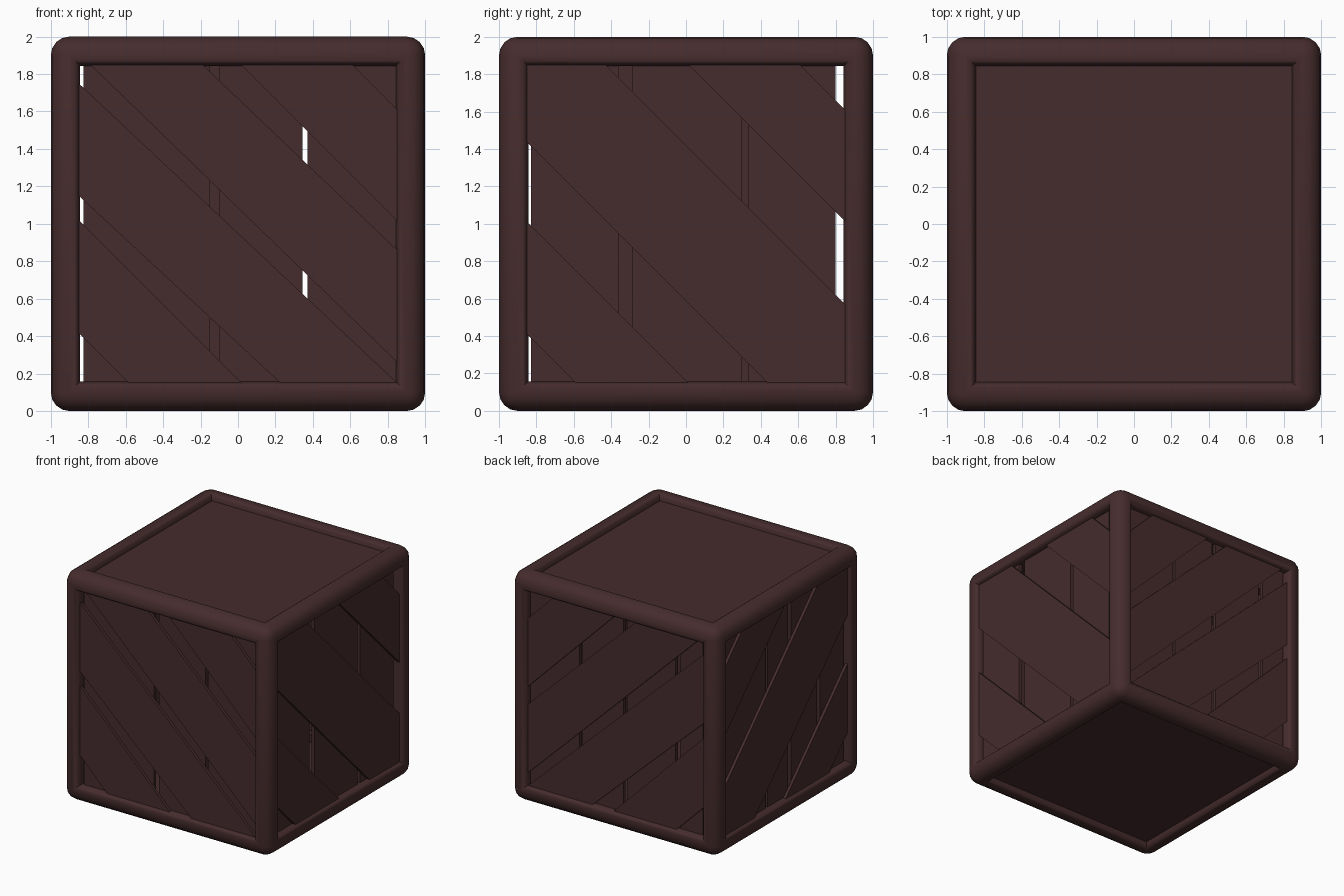
import bpy, bmesh, math
from mathutils import Matrix, Vector

if "Cube" in bpy.data.objects:
    bpy.data.objects.remove(bpy.data.objects["Cube"])

RIM, OPEN = 0.86, 0.843     # half size of each opening at the rim and inside
BOARD, UPRIGHT = 0.967, 0.943   # distance of the plank faces from the centre

wood = bpy.data.materials.new("dark_brown_wood")
wood.diffuse_color = (0.061, 0.025, 0.026, 1)
wood.use_nodes = True
wood.node_tree.nodes["Principled BSDF"].inputs["Base Color"].default_value = wood.diffuse_color


def finish(bm, name, matrix=None):
    bmesh.ops.recalc_face_normals(bm, faces=bm.faces)
    mesh = bpy.data.meshes.new(name)
    bm.to_mesh(mesh)
    bm.free()
    mesh.materials.append(wood)
    ob = bpy.data.objects.new(name, mesh)
    bpy.context.collection.objects.link(ob)
    if matrix:
        ob.matrix_world = matrix
    return ob


def plate(lo, hi):
    """Box between two corners."""
    bm = bmesh.new()
    bmesh.ops.create_cube(bm, size=1)
    lo, hi = Vector(lo), Vector(hi)
    for v in bm.verts:
        v.co = [lo[i] + (v.co[i] + 0.5) * (hi[i] - lo[i]) for i in range(3)]
    return bm


def cut(bm, point, normal):
    """Remove the side the normal points to and close the cut."""
    res = bmesh.ops.bisect_plane(bm, geom=bm.verts[:] + bm.edges[:] + bm.faces[:],
                                 plane_co=point, plane_no=normal, clear_outer=True)
    edges = [e for e in res["geom_cut"] if isinstance(e, bmesh.types.BMEdge)]
    if edges:
        bmesh.ops.edgeloop_fill(bm, edges=edges)


def shell_count(v):
    return sum(abs(c) > 0.99 for c in v.co)


# Frame: twelve joined rounded beams around six square openings
bm = bmesh.new()
bmesh.ops.create_cube(bm, size=2)
bmesh.ops.inset_individual(bm, faces=bm.faces[:], thickness=1 - RIM, use_even_offset=True)
centres = [f for f in bm.faces if all(shell_count(v) == 1 for v in f.verts)]
for f in centres:
    n = f.normal.copy()
    axis = max(range(3), key=lambda i: abs(n[i]))
    for level in (0.95, OPEN):
        new = bmesh.ops.extrude_discrete_faces(bm, faces=[f])["faces"][0]
        for v in new.verts:
            v.co = [math.copysign(level if i == axis else OPEN, v.co[i]) for i in range(3)]
        f = new
    bm.faces.remove(f)
bmesh.ops.remove_doubles(bm, verts=bm.verts, dist=0.001)
bmesh.ops.recalc_face_normals(bm, faces=bm.faces)
rims = [e for e in bm.edges if all(shell_count(v) == 1 for v in e.verts)]
bmesh.ops.bevel(bm, geom=rims, offset=0.025, segments=3, profile=0.5, affect='EDGES')
outer_edges = [e for e in bm.edges if all(shell_count(v) >= 2 for v in e.verts)]
bmesh.ops.bevel(bm, geom=outer_edges, offset=0.1, segments=4, profile=0.5, affect='EDGES')
frame = finish(bm, "frame", Matrix.Translation((0, 0, 1)))
bpy.context.view_layer.objects.active = frame
frame.select_set(True)
bpy.ops.object.shade_smooth_by_angle(angle=math.radians(40))
frame.select_set(False)

# Top and bottom panels
for name, z in (("top_panel", 1.925), ("bottom_panel", 0.075)):
    finish(plate((-0.86, -0.86, z - 0.02), (0.86, 0.86, z + 0.02)), name)


def side(name, matrix, gaps, boards):
    """Upright planks split at the gaps, with slanted boards laid in front.
    Local x runs along the side, the outside is towards -y."""
    start = -0.86
    for a, b in gaps + [(0.86, 0.86)]:
        if a - start > 0.01:
            finish(plate((start, -UPRIGHT, 0.14), (a, -UPRIGHT + 0.03, 1.86)),
                   name + "_upright_plank", matrix)
        start = b
    for low, high in boards:
        bm = plate((-0.855, -BOARD, 0.145), (0.855, -UPRIGHT, 1.855))
        # each edge line: height z at the left and right ends of the opening
        for (zl, zr), sign in ((low, -1), (high, 1)):
            d = Vector((1.68, 0, zr - zl))
            cut(bm, (-0.84, 0, zl), Vector((-d.z, 0, d.x)).normalized() * sign)
        finish(bm, name + "_slanted_board", matrix)


def slope(c_left, c_right=None):
    c_right = c_left if c_right is None else c_right
    return (c_left + 0.84, c_right - 0.84)


narrow = [(slope(1.865), slope(2.46)), (slope(1.06, 1.11), slope(1.63, 1.71)),
          (slope(0.30, 0.42), slope(0.90, 1.0)), (slope(-0.435), slope(0.17))]
wide = [(slope(1.865), slope(2.46)), (slope(0.585), slope(1.42)),
        (slope(-0.44), slope(0.16))]

# Opposite sides repeat the same boards, with different upright joints
right = Matrix.Rotation(math.pi / 2, 4, 'Z')
flip = Matrix.Scale(-1, 4, (0, 1, 0))
side("front", Matrix(), [(-0.86, -0.825), (-0.15, -0.10), (0.345, 0.37)], narrow)
side("back", flip, [(-0.86, -0.825), (-0.60, -0.56), (-0.09, -0.055), (0.345, 0.37)], narrow)
side("right", right, [(-0.86, -0.828), (-0.36, -0.29), (0.30, 0.335), (0.80, 0.86)], wide)
side("left", right @ flip, [(-0.86, -0.828), (-0.50, -0.46), (-0.10, -0.06), (0.22, 0.25),
                            (0.80, 0.86)], wide)
